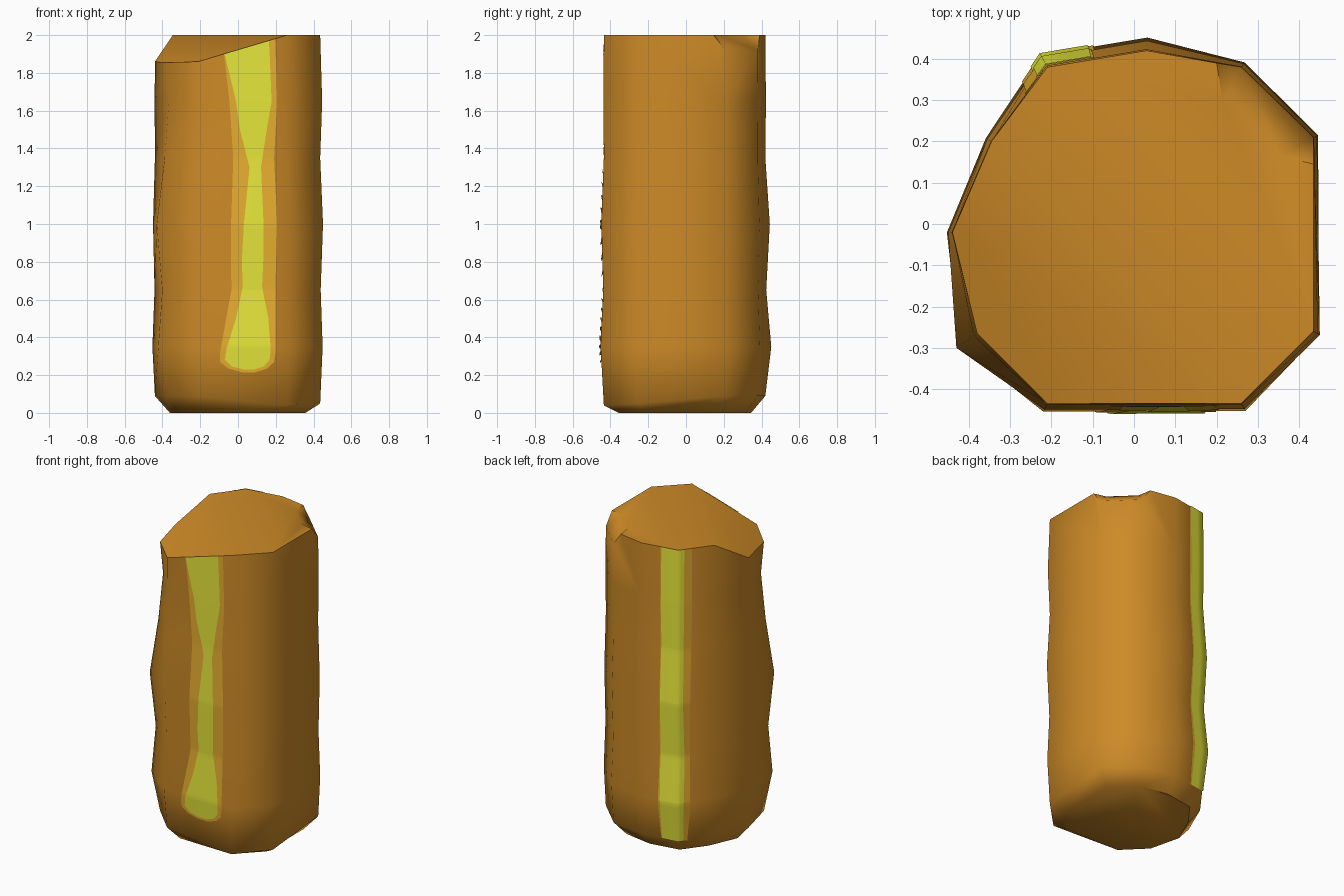
import bpy, bmesh, math

if "Cube" in bpy.data.objects:
    bpy.data.objects.remove(bpy.data.objects["Cube"])


def material(name, rgb):
    m = bpy.data.materials.new(name)
    m.diffuse_color = (*rgb, 1)
    m.use_nodes = True
    m.node_tree.nodes["Principled BSDF"].inputs["Base Color"].default_value = m.diffuse_color
    return m


BROWN = material("ochre brown", (0.61, 0.254, 0.02))
GOLD = material("golden rim", (0.83, 0.44, 0.03))
GREEN = material("yellow green", (0.83, 0.83, 0.045))

# Corner columns, counter-clockwise from the left side:
# x, y, bottom chamfer height, top height, bulge
CORNERS = [(-.44, -.02, .09, 1.86, .03), (-.38, -.265, .09, 1.855, .11),
           (-.21, -.435, .09, 1.86, .045), (.26, -.435, .04, 2, .04),
           (.435, -.26, .05, 2, .03), (.435, .21, .09, 1.92, .025),
           (.26, .38, .09, 1.92, .03), (.03, .42, .09, 2, .075),
           (-.21, .38, .09, 2, .075), (-.345, .2, .09, 2, .04)]
LEVELS = [.35, .65, 1.0, 1.35, 1.65]
WAVE = [1, .15, .75, 0, .1]
WAVES = {1: [1, .5, 1.2, .2, -.35], 4: [1, .2, 1.15, 0, .8]}
N = len(CORNERS)


def column(i):
    """Points of one corner column from the chamfer up to the top."""
    x, y, low, top, bulge = CORNERS[i % N]
    pts = [(x, y, low)]
    for z, w in zip(LEVELS, WAVES.get(i % N, WAVE)):
        k = 1 + bulge * w
        pts.append((x * k, y * k, z))
    return pts + [(x, y, top)]


def column_at(i, z):
    pts = column(i)
    z = min(max(z, pts[0][2]), pts[-1][2])
    for a, b in zip(pts, pts[1:]):
        if z <= b[2]:
            t = (z - a[2]) / (b[2] - a[2])
            return [a[k] + t * (b[k] - a[k]) for k in range(3)]


def surface(u, z, lift):
    """Point on the side wall, lifted slightly outward."""
    i = math.floor(u)
    t = u - i
    top = CORNERS[i % N][3] * (1 - t) + CORNERS[(i + 1) % N][3] * t
    z = min(z, top)
    a, b = column_at(i, z), column_at(i + 1, z)
    x, y = (a[k] * (1 - t) + b[k] * t for k in range(2))
    r = math.hypot(x, y)
    return (x * (1 + lift / r), y * (1 + lift / r), z)


def finish(bm, name, mat, angle):
    me = bpy.data.meshes.new(name)
    bm.to_mesh(me)
    bm.free()
    me.materials.append(mat)
    ob = bpy.data.objects.new(name, me)
    bpy.context.collection.objects.link(ob)
    bpy.ops.object.select_all(action='DESELECT')
    ob.select_set(True)
    bpy.context.view_layer.objects.active = ob
    bpy.ops.object.shade_smooth_by_angle(angle=math.radians(angle))


# Pillar body
bm = bmesh.new()
cols = [[bm.verts.new(p) for p in column(i)] for i in range(N)]
base = [bm.verts.new((c[0] * .82, c[1] * .82, 0)) for c in CORNERS]
a, b, c, d = [bm.verts.new(p) for p in
              [(.435, .145, 2), (.355, .165, 2), (.215, .30, 2), (.2, .39, 2)]]
for i in range(N):
    p, q = cols[i], cols[(i + 1) % N]
    bm.faces.new((base[i], base[(i + 1) % N], q[0], p[0]))
    for j in range(6):
        ring = [p[j], q[j], q[j + 1], p[j + 1]]
        if j == 5 and i == 4:
            ring.insert(3, a)
        if j == 5 and i == 6:
            ring.insert(3, d)
        bm.faces.new(ring)
bm.faces.new(base[::-1])
# Chipped back right corner
t = [col[-1] for col in cols]
for f in ((a, t[5], b), (b, t[5], t[6], c), (c, t[6], d)):
    bm.faces.new(f)
# Flat top and sloped front left corner
bm.faces.new((t[3], t[4], a, b, c, d, t[7], t[8], t[9]))
bm.faces.new((t[9], t[0], t[1], t[2], t[3]))
bmesh.ops.recalc_face_normals(bm, faces=bm.faces)
finish(bm, "pillar", BROWN, 48)


def stripe(name, keys, lift, mat):
    """Thin painted strip; keys are (z, left, right) along the wall."""
    def edge(z, k):
        for m, n in zip(keys, keys[1:]):
            if z <= n[0] + 1e-6:
                return m[k] + (z - m[0]) / (n[0] - m[0]) * (n[k] - m[k])
        return keys[-1][k]
    z0, z1 = keys[0][0], keys[-1][0]
    zs = {round(z0 + (z1 - z0) * k / 50, 4) for k in range(51)}
    zs |= {z for z in LEVELS + [k[0] for k in keys] if z0 <= z <= z1}
    bm = bmesh.new()
    rows = []
    for z in sorted(zs):
        l, r = edge(z, 1), edge(z, 2)
        mid = float(round(r)) if l < math.floor(r) else (l + r) / 2
        us = [l, (l + mid) / 2, mid, (mid + r) / 2, r]
        rows.append([bm.verts.new(surface(u, z, lift)) for u in us])
    for p, q in zip(rows, rows[1:]):
        for j in range(4):
            bm.faces.new((p[j], p[j + 1], q[j + 1], q[j]))
    bmesh.ops.remove_doubles(bm, verts=bm.verts, dist=1e-5)
    finish(bm, name, mat, 60)


def front(rows):
    return [(z, 2 + (l + .21) / .47, 2 + (r + .21) / .47) for z, l, r in rows]


# Front stripe with its golden rim
stripe("front_stripe_rim", front([
    (.215, .02, .09), (.235, -.05, .15), (.27, -.092, .185), (.32, -.09, .19),
    (.65, -.035, .195), (1.0, -.035, .20), (1.35, -.025, .19),
    (1.65, -.045, .205), (2.0, -.085, .195)]), .003, GOLD)
stripe("front_stripe", front([
    (.23, .03, .08), (.245, -.03, .13), (.28, -.065, .16), (.33, -.06, .165),
    (.5, -.01, .155), (.67, .025, .125), (.8, .02, .13), (1.0, .03, .13),
    (1.3, .06, .12), (1.5, .01, .15), (1.65, -.01, .175),
    (1.9, -.07, .165), (2.0, -.08, .16)]), .006, GREEN)

# Back left stripe wrapping a corner
stripe("back_stripe_rim", [(.09, 7.55, 8.25), (.3, 7.50, 8.33), (1, 7.53, 8.33),
                           (1.6, 7.52, 8.38), (2, 7.53, 8.38)], .003, GOLD)
stripe("back_stripe", [(.09, 7.57, 8.14), (.6, 7.54, 8.18), (1, 7.55, 8.14),
                       (2, 7.55, 8.17)], .006, GREEN)
